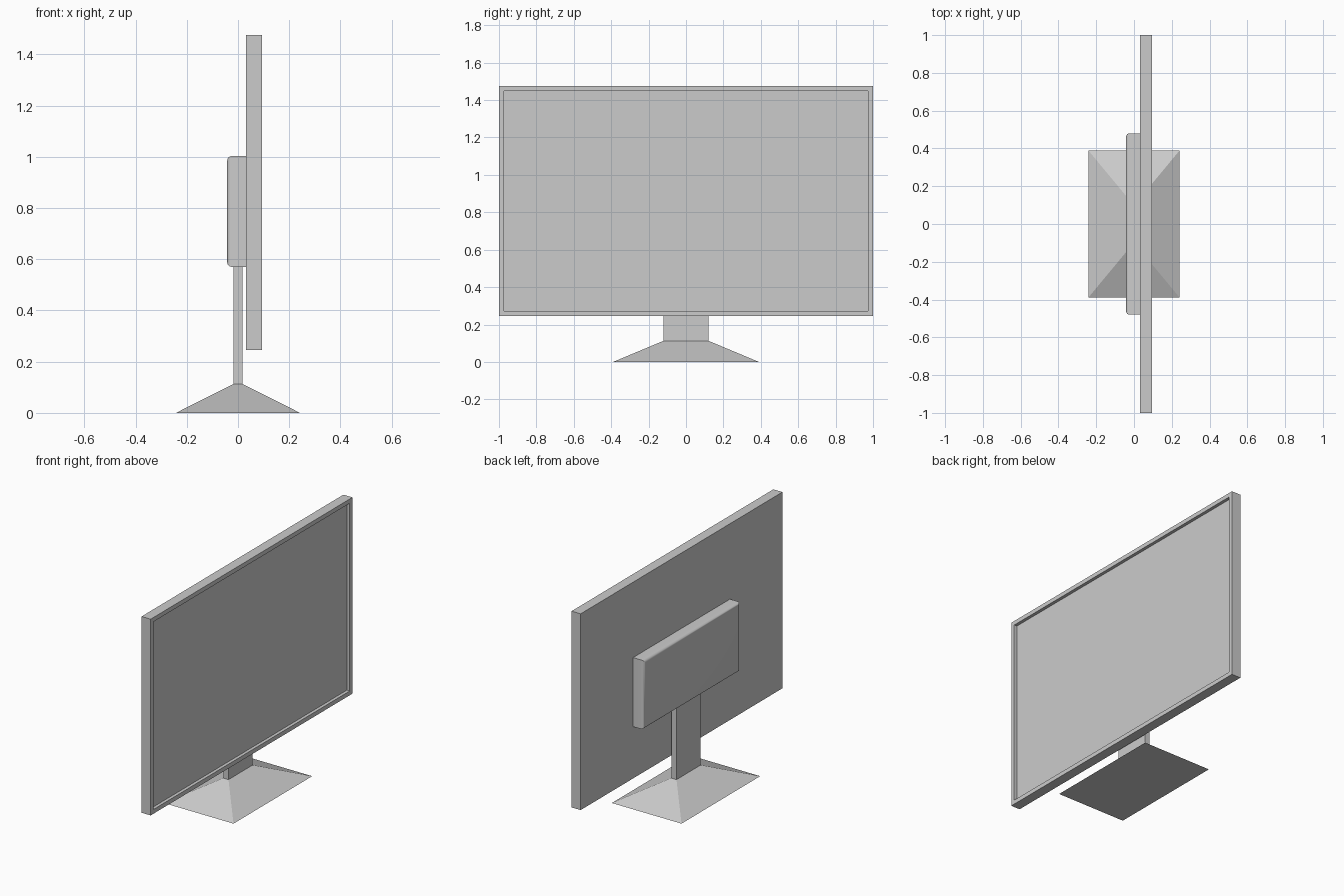
import bpy, bmesh

if "Cube" in bpy.data.objects:
    bpy.data.objects.remove(bpy.data.objects["Cube"])


def add_object(name, bm):
    bmesh.ops.recalc_face_normals(bm, faces=bm.faces[:])
    mesh = bpy.data.meshes.new(name)
    bm.to_mesh(mesh)
    bm.free()
    obj = bpy.data.objects.new(name, mesh)
    bpy.context.collection.objects.link(obj)
    return obj


def box(x0, x1, y, z0, z1):
    """Box symmetric in y, half width y."""
    bm = bmesh.new()
    bmesh.ops.create_cube(bm, size=1)
    for v in bm.verts:
        v.co.x = x1 if v.co.x > 0 else x0
        v.co.y = y if v.co.y > 0 else -y
        v.co.z = z1 if v.co.z > 0 else z0
    return bm


# Screen panel with a recessed display on the +x side
bm = box(0.031, 0.094, 1.0, 0.245, 1.476)
bm.normal_update()
display = max(bm.faces, key=lambda f: f.normal.x)
bmesh.ops.inset_region(bm, faces=[display], thickness=0.038)
bmesh.ops.inset_region(bm, faces=[display], thickness=0, depth=-0.02)
add_object("screen_panel", bm)

# Rear housing, rounded around its back face
bm = box(-0.042, 0.031, 0.48, 0.57, 1.003)
back_edges = [e for e in bm.edges if all(v.co.x < 0 for v in e.verts)]
bmesh.ops.bevel(bm, geom=back_edges, offset=0.018, segments=4,
                profile=0.5, affect='EDGES')
housing = add_object("rear_housing", bm)
bpy.context.view_layer.objects.active = housing
housing.select_set(True)
bpy.ops.object.shade_smooth_by_angle()

# Sloped foot tapering into the neck
bm = box(-0.242, 0.242, 0.39, 0.0, 0.113)
for v in bm.verts:
    if v.co.z > 0.05:
        v.co.x *= 0.018 / 0.242
        v.co.y *= 0.12 / 0.39
bm.normal_update()
top = max(bm.faces, key=lambda f: f.calc_center_median().z)
neck = bmesh.ops.extrude_discrete_faces(bm, faces=[top])["faces"][0]
for v in neck.verts:
    v.co.z = 0.57
add_object("stand", bm)
